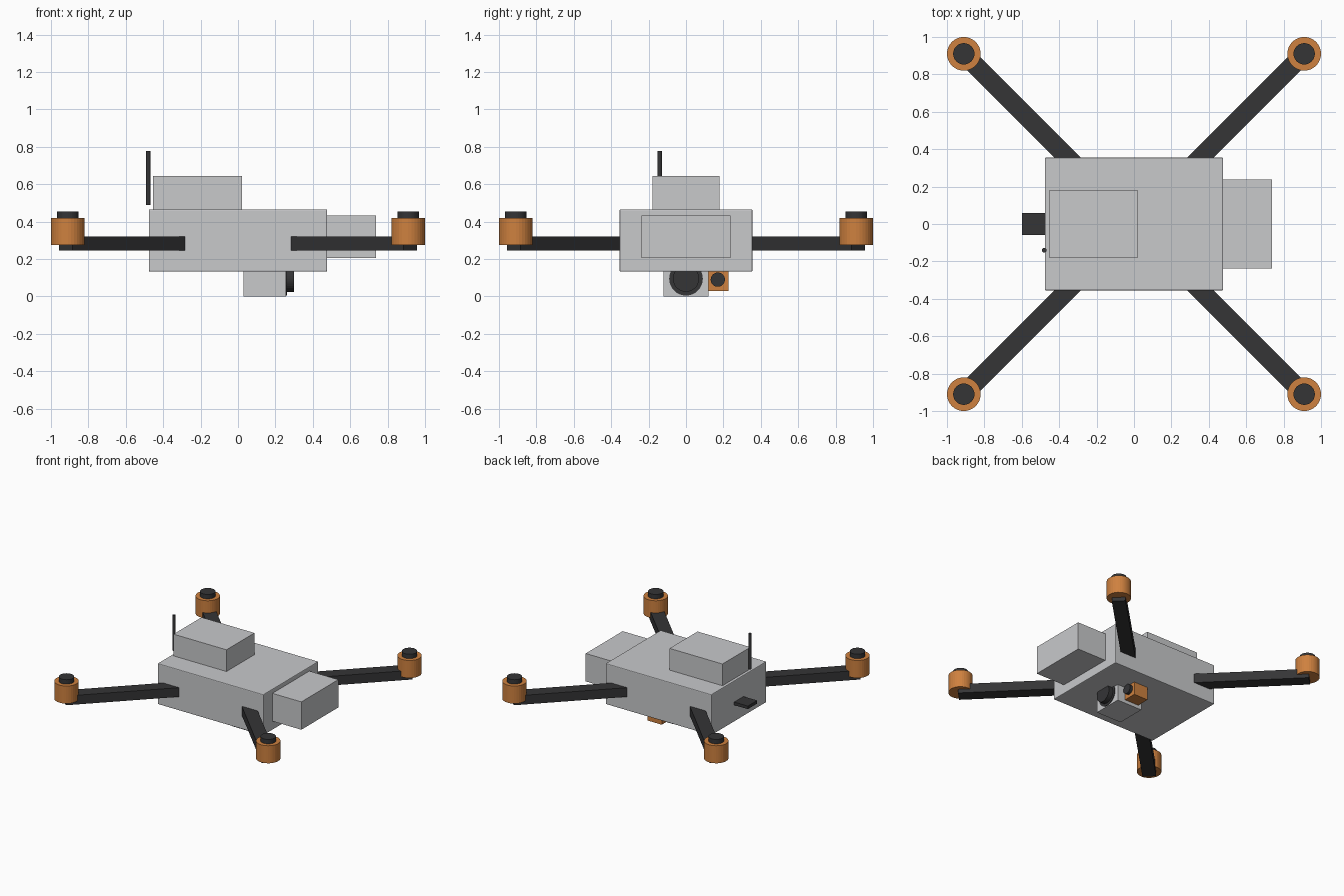
import bpy
import math
from mathutils import Vector

default = bpy.data.objects.get("Cube")
if default:
    bpy.data.objects.remove(default, do_unlink=True)


def material(name, rgb):
    m = bpy.data.materials.new(name)
    m.use_nodes = True
    m.diffuse_color = (*rgb, 1)
    m.node_tree.nodes["Principled BSDF"].inputs["Base Color"].default_value = (*rgb, 1)
    return m


GREY = material("light grey", (0.58, 0.585, 0.60))
DARK = material("charcoal", (0.035, 0.035, 0.037))
ORANGE = material("orange", (0.62, 0.22, 0.05))


def finish(name, mat):
    ob = bpy.context.object
    ob.name = name
    ob.data.materials.append(mat)
    return ob


def box(name, mat, low, high, bevel=0.0):
    """Box between two opposite corners."""
    low, high = Vector(low), Vector(high)
    bpy.ops.mesh.primitive_cube_add(size=1, location=(low + high) / 2)
    ob = finish(name, mat)
    ob.scale = high - low
    bpy.ops.object.transform_apply(location=False, rotation=False, scale=True)
    if bevel:
        mod = ob.modifiers.new("edge", "BEVEL")
        mod.width = bevel
        mod.segments = 2
    return ob


def rod(name, mat, radius, start, end, sides=32):
    """Cylinder between two points."""
    start, end = Vector(start), Vector(end)
    axis = end - start
    bpy.ops.mesh.primitive_cylinder_add(
        vertices=sides, radius=radius, depth=axis.length, location=(start + end) / 2,
        rotation=axis.to_track_quat("Z", "Y").to_euler())
    return finish(name, mat)


# Fuselage, top pack and end pack
box("body", GREY, (-0.477, -0.355, 0.133), (0.477, 0.355, 0.466), bevel=0.006)
box("top_pack", GREY, (-0.455, -0.18, 0.45), (0.022, 0.18, 0.643))
box("end_pack", GREY, (0.46, -0.238, 0.205), (0.738, 0.238, 0.432))

# Main camera under the body
box("camera_housing", GREY, (0.03, -0.12, 0.0), (0.257, 0.12, 0.15))
rod("lens_ring", DARK, 0.09, (0.2, 0, 0.095), (0.262, 0, 0.095))
rod("lens", DARK, 0.07, (0.25, 0, 0.095), (0.3, 0, 0.095))

# Small secondary sensor beside it
box("sensor_housing", ORANGE, (0.06, 0.12, 0.028), (0.187, 0.226, 0.15))
rod("sensor_lens", DARK, 0.038, (0.17, 0.17, 0.09), (0.212, 0.17, 0.09))

# Antenna and rear plate
rod("antenna", DARK, 0.0125, (-0.48, -0.14, 0.49), (-0.48, -0.14, 0.777), 16)
box("rear_plate", DARK, (-0.6, -0.06, 0.268), (-0.47, 0.06, 0.293))

# Four diagonal arms, each with a motor and shaft cap
ARM_LENGTH = 0.9
for sx, side in ((-1, "right"), (1, "left")):
    for sy, end in ((-1, "front"), (1, "back")):
        tag = f"{end}_{side}"
        arm = box(f"arm_{tag}", DARK, (-ARM_LENGTH / 2, -0.051, -0.0375),
                  (ARM_LENGTH / 2, 0.051, 0.0375))
        mid = 0.92 - ARM_LENGTH / 2 * math.sqrt(0.5)
        arm.location = (sx * mid, sy * mid, 0.2825)
        arm.rotation_euler.z = math.atan2(sy, sx)
        x, y = sx * 0.91, sy * 0.91
        rod(f"motor_{tag}", ORANGE, 0.09, (x, y, 0.276), (x, y, 0.419))
        rod(f"motor_cap_{tag}", DARK, 0.057, (x, y, 0.4), (x, y, 0.455))
